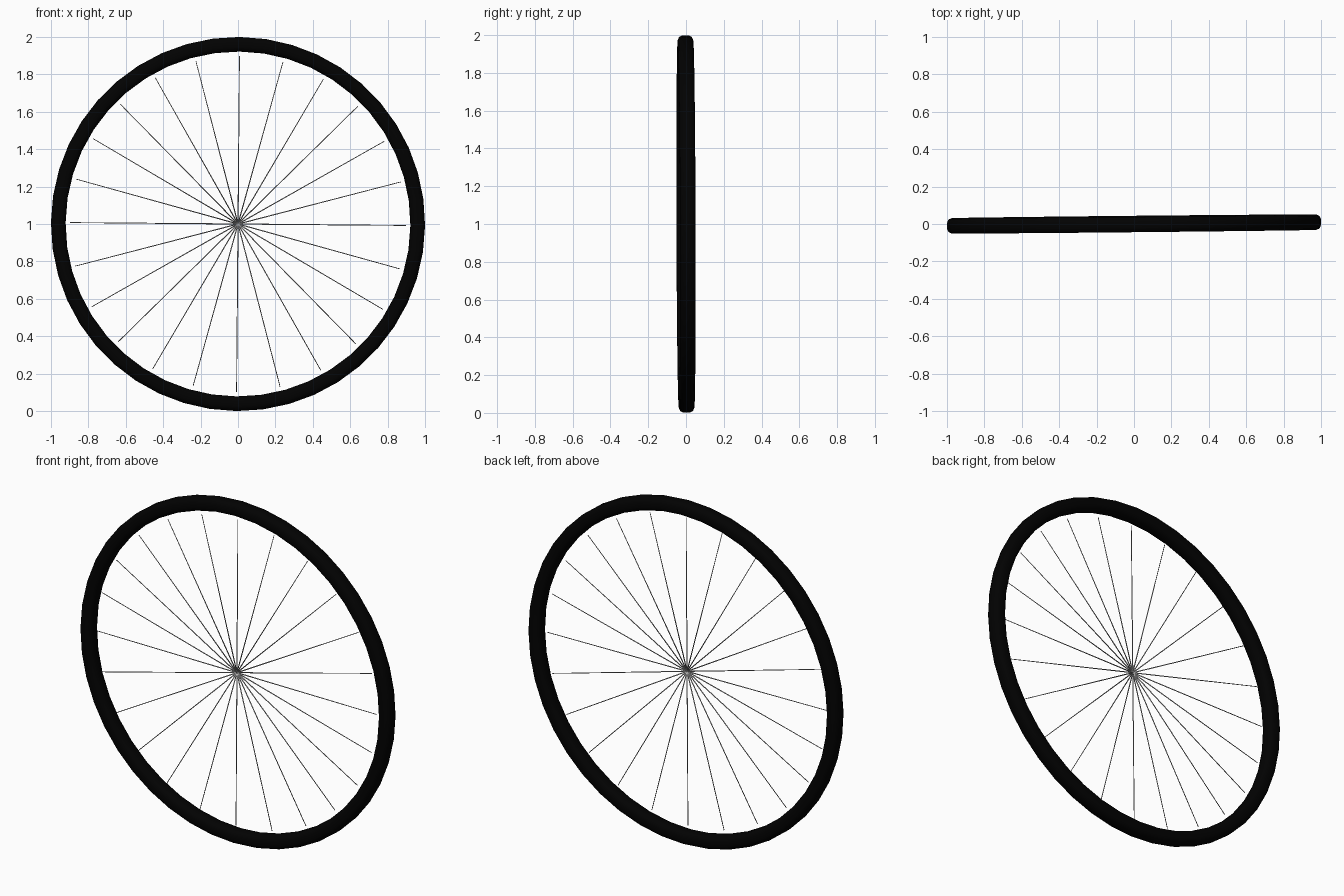
import bpy, bmesh, math
from mathutils import Matrix

if "Cube" in bpy.data.objects:
    bpy.data.objects.remove(bpy.data.objects["Cube"])


def material(name, v):
    m = bpy.data.materials.new(name)
    m.diffuse_color = (v, v, v, 1)
    m.use_nodes = True
    m.node_tree.nodes["Principled BSDF"].inputs["Base Color"].default_value = m.diffuse_color
    return m


# slight lean of the whole wheel, centre at z = 1
PLACE = (Matrix.Translation((0, 0, 1)) @ Matrix.Rotation(0.01, 4, 'Z')
         @ Matrix.Rotation(0.003, 4, 'X') @ Matrix.Rotation(math.radians(0.5), 4, 'Y'))


def finish(bm, name, mat):
    bmesh.ops.recalc_face_normals(bm, faces=bm.faces)
    bm.transform(PLACE)
    for f in bm.faces:
        f.smooth = True
    me = bpy.data.meshes.new(name)
    bm.to_mesh(me)
    bm.free()
    me.materials.append(mat)
    ob = bpy.data.objects.new(name, me)
    bpy.context.collection.objects.link(ob)
    return ob


# tyre: rounded section (radial, sideways) swept round a ring
quarter = [(0.014, 0.041), (0.030, 0.034), (0.039, 0.016)]
half = quarter + [(r, -y) for r, y in reversed(quarter)]
section = half + [(-r, -y) for r, y in half]
SEG = 44
bm = bmesh.new()
rings = []
for i in range(SEG):
    a = math.tau * i / SEG
    rings.append([bm.verts.new(((0.96 + r) * math.cos(a), y, (0.96 + r) * math.sin(a)))
                  for r, y in section])
n = len(section)
for i in range(SEG):
    p, q = rings[i], rings[(i + 1) % SEG]
    for j in range(n):
        k = (j + 1) % n
        bm.faces.new((p[j], p[k], q[k], q[j]))
finish(bm, "tyre", material("black_rubber", 0.0005))

# spokes: thin tapered rods from the centre, stopping just short of the tyre
bm = bmesh.new()
LENGTH = 0.898
for i in range(24):
    m = Matrix.Rotation(math.tau * i / 24, 4, 'Y') @ Matrix.Translation((0, -0.01, LENGTH / 2))
    bmesh.ops.create_cone(bm, cap_ends=True, segments=8, radius1=0.003,
                          radius2=0.002, depth=LENGTH, matrix=m)
finish(bm, "spokes", material("grey_steel", 0.45))
